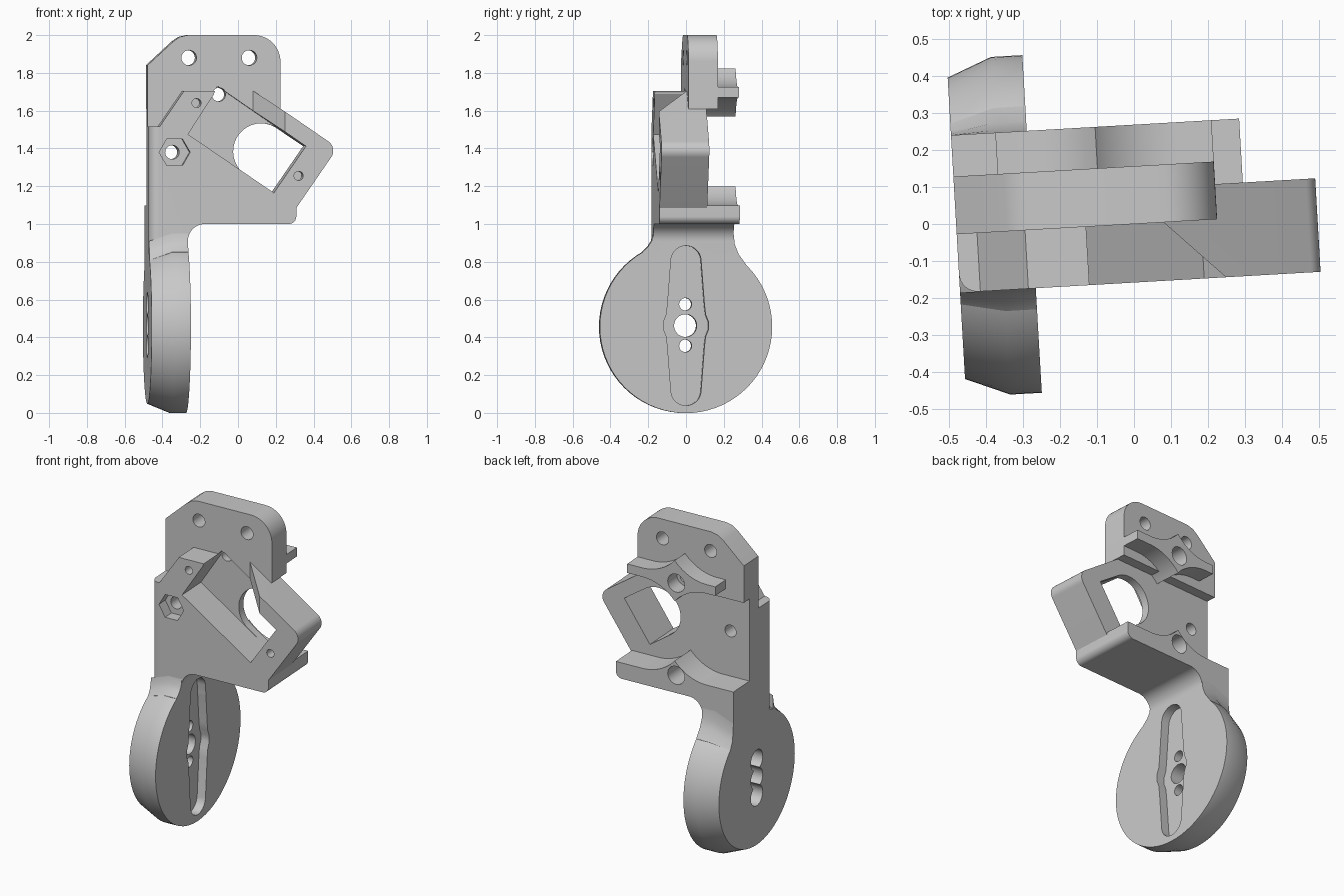
import bpy, bmesh
from math import sin, cos, asin, degrees, radians
from mathutils import Matrix

cube = bpy.data.objects.get("Cube")
if cube:
    bpy.data.objects.remove(cube)

grey = bpy.data.materials.new("plain_grey")
grey.use_nodes = True
GREY = (0.58, 0.58, 0.58, 1)
grey.diffuse_color = GREY
grey.node_tree.nodes["Principled BSDF"].inputs["Base Color"].default_value = GREY

# Each axis maps a 2D profile and an extrusion depth to 3D
AXES = {
    "y": lambda a, b, d: (a, d, b),
    "x": lambda a, b, d: (d, a, b),
    "z": lambda a, b, d: (a, b, d),
}


def arc(cx, cz, r, a0, a1, n=16):
    angles = [radians(a0 + (a1 - a0) * i / n) for i in range(n + 1)]
    return [(cx + r * cos(a), cz + r * sin(a)) for a in angles]


def loft(name, sections, axis):
    """Skin equal-length profiles placed at successive depths."""
    bm = bmesh.new()
    rings = [[bm.verts.new(AXES[axis](a, b, d)) for a, b in pts] for pts, d in sections]
    n = len(rings[0])
    for low, high in zip(rings, rings[1:]):
        for i in range(n):
            j = (i + 1) % n
            bm.faces.new((low[i], low[j], high[j], high[i]))
    bm.faces.new(rings[0])
    bm.faces.new(rings[-1])
    bmesh.ops.recalc_face_normals(bm, faces=bm.faces)
    mesh = bpy.data.meshes.new(name)
    bm.to_mesh(mesh)
    bm.free()
    mesh.materials.append(grey)
    obj = bpy.data.objects.new(name, mesh)
    bpy.context.collection.objects.link(obj)
    return obj


def prism(name, pts, d0, d1, axis="y"):
    return loft(name, [(pts, d0), (pts, d1)], axis)


def rod(name, a, b, r, d0, d1, axis="y", n=40):
    return prism(name, arc(a, b, r, 0, 360 - 360 / n, n - 1), d0, d1, axis)


def cut(targets, tool):
    for target in targets:
        mod = target.modifiers.new("cut", "BOOLEAN")
        mod.operation = "DIFFERENCE"
        mod.solver = "EXACT"
        mod.object = tool
        bpy.context.view_layer.objects.active = target
        bpy.ops.object.modifier_apply(modifier=mod.name)
    bpy.data.objects.remove(tool)


LEFT, FRONT, BACK, RIM = -0.48, -0.158, 0.095, 0.268
DISK_Y, DISK_Z, FACE = 0.016, 0.456, -0.275

# Front body with neck and slanted motor housing
foot = ([(LEFT, 0.75), (FACE, 0.75)] + arc(-0.185, 0.91, 0.09, 180, 90)
        + arc(0.26, 1.04, 0.04, -90, 0))
body = prism("motor_housing", foot + [(0.30, 1.085)]
             + arc(0.436, 1.388, 0.06, -34.6, 55.4)
             + [(0.08, 1.705), (-0.295, 1.705), (-0.425, 1.515), (LEFT, 1.515)],
             FRONT, BACK)
# Rounded front left edge
cut([body], prism("edge_round", [(LEFT - 0.05, FRONT + 0.05)]
                  + arc(LEFT + 0.05, FRONT + 0.05, 0.05, 180, 270, 8)
                  + [(LEFT + 0.05, FRONT - 0.05), (LEFT - 0.05, FRONT - 0.05)],
                  0.7, 1.6, "z"))

# Upper mounting plate and the small web that carries its left end
plate = prism("mounting_plate",
              [(LEFT, 1.61), (LEFT, 1.84), (-0.345, 1.965), (-0.31, 1.99), (-0.265, 2.0)]
              + arc(0.085, 1.86, 0.14, 90, 0) + [(0.225, 1.61)], 0, 0.156)
web = prism("plate_web", [(LEFT, 1.515), (LEFT, 1.61), (-0.36, 1.61), (-0.425, 1.515)],
            0, BACK)

# Rear flanges, scalloped by two neighbouring circles that meet in a cusp
R, CR, CL, CZ = 0.285, 0.126, -0.306, 1.384
TIP = degrees(asin((CR - CL) / 2 / R))
scallop = arc(CR, CZ, R, -90, -90 - TIP) + arc(CL, CZ, R, TIP - 90, -90)[1:]
lower_flange = prism("lower_flange", foot + [(0.30, CZ - R)] + scallop
                     + [(LEFT, CZ - R)], BACK, RIM)
over = [(a, b + 2.01 - CZ) for a, b in scallop]
under = [(a, 2 * CZ - b) for a, b in reversed(scallop)]
upper_flange = prism("upper_flange", [(0.225, 1.725)] + over
                     + [(-0.36, 1.725), (-0.36, CZ + R)] + under
                     + [(0.225, CZ + R)], BACK, RIM)

# Round horn disk with a tapered outer rim
def ring(r):
    return arc(DISK_Y, DISK_Z, r, 0, 355, 71)


disk = loft("horn_disk", [(ring(0.408), LEFT), (ring(0.457), -0.36),
                          (ring(0.457), FACE)], "x")

# Curved gussets blending the disk into the neck, slimmer at the outer side
def gusset(name, wide, slim):
    loft(name, [(slim, LEFT), (wide, -0.36), (wide, FACE)], "x")


gusset("front_gusset",
       [(FRONT, 0.8), (FRONT, 0.95), (-0.166, 0.91), (-0.185, 0.88),
        (-0.215, 0.852), (-0.215, 0.8)],
       [(FRONT, 0.75), (FRONT, 0.91), (-0.163, 0.87), (-0.172, 0.84),
        (-0.19, 0.808), (-0.19, 0.75)])
gusset("rear_gusset",
       [(RIM, 0.75), (RIM, 0.95), (0.275, 0.89), (0.295, 0.84),
        (0.335, 0.785), (0.335, 0.75)],
       [(RIM, 0.7), (RIM, 0.9), (0.272, 0.84), (0.28, 0.79),
        (0.30, 0.748), (0.30, 0.7)])

housing = [body, plate, web, lower_flange, upper_flange]
pivot = [disk, body, lower_flange]

# Slanted motor pocket, open at the top, with a round-ended window
end_top, end_low = (0.351, 1.412), (0.181, 1.165)
cut([body, plate], prism("pocket", [(-0.109, 1.73), end_top, end_low, (-0.274, 1.475)],
                         -0.3, 0.045))
cut([body], prism("window", [end_top, end_low] + arc(CR, CZ, 0.149, 235, 55, 24),
                  -0.1, 0.2))
cut([body], prism("top_opening", [(-0.115, -0.3), (-0.115, 0), (0.08, 0),
                                  (0.24, FRONT), (0.38, -0.3)], 1.45, 1.8, "z"))

# Screw holes: position, radius and depth range
for a, b, r, d0, d1 in [
    (-0.26, 1.88, 0.04, -0.1, 0.3), (0.06, 1.88, 0.04, -0.1, 0.3),
    (-0.354, 1.38, 0.037, -0.3, 0.3), (-0.1, 1.685, 0.036, -0.3, 0.4),
    (-0.1, 1.685, 0.056, 0.17, 0.4), (-0.1, 1.11, 0.056, 0.12, 0.4),
    (-0.229, 1.64, 0.024, -0.3, -0.02), (0.312, 1.255, 0.024, -0.3, -0.02),
]:
    cut(housing, rod("screw_hole", a, b, r, d0, d1))
cut([body], rod("nut_recess", -0.345, 1.38, 0.082, -0.3, -0.09, "y", 6))

# Horn slot on the inner disk face, holes and counterbores through it
half = arc(0, 0.805, 0.08, 90, 8, 8) + [(0.098, 0.57), (0.104, 0.52), (0.12, 0.48)]
half += [(a, 2 * 0.462 - b) for a, b in reversed(half)]
outline = half + [(-a, b) for a, b in reversed(half)][1:-1]
cut(pivot, prism("horn_slot", [(a + DISK_Y, b) for a, b in outline], -0.33, -0.2, "x"))
for z, r in ((0.575, 0.033), (0.462, 0.06), (0.355, 0.033)):
    cut([disk], rod("horn_hole", DISK_Y, z, r, -0.6, -0.2, "x"))
    cut([disk], rod("counterbore", DISK_Y, z, 0.064, -0.6, -0.40, "x"))

# Slight turn about the vertical, then smooth the rounded faces
bpy.ops.object.select_all(action="DESELECT")
for obj in bpy.context.collection.objects:
    if obj.type == "MESH" and grey.name in obj.data.materials:
        obj.data.transform(Matrix.Rotation(radians(3.3), 4, "Z"))
        obj.select_set(True)
bpy.context.view_layer.objects.active = body
bpy.ops.object.shade_smooth_by_angle(angle=radians(25))
